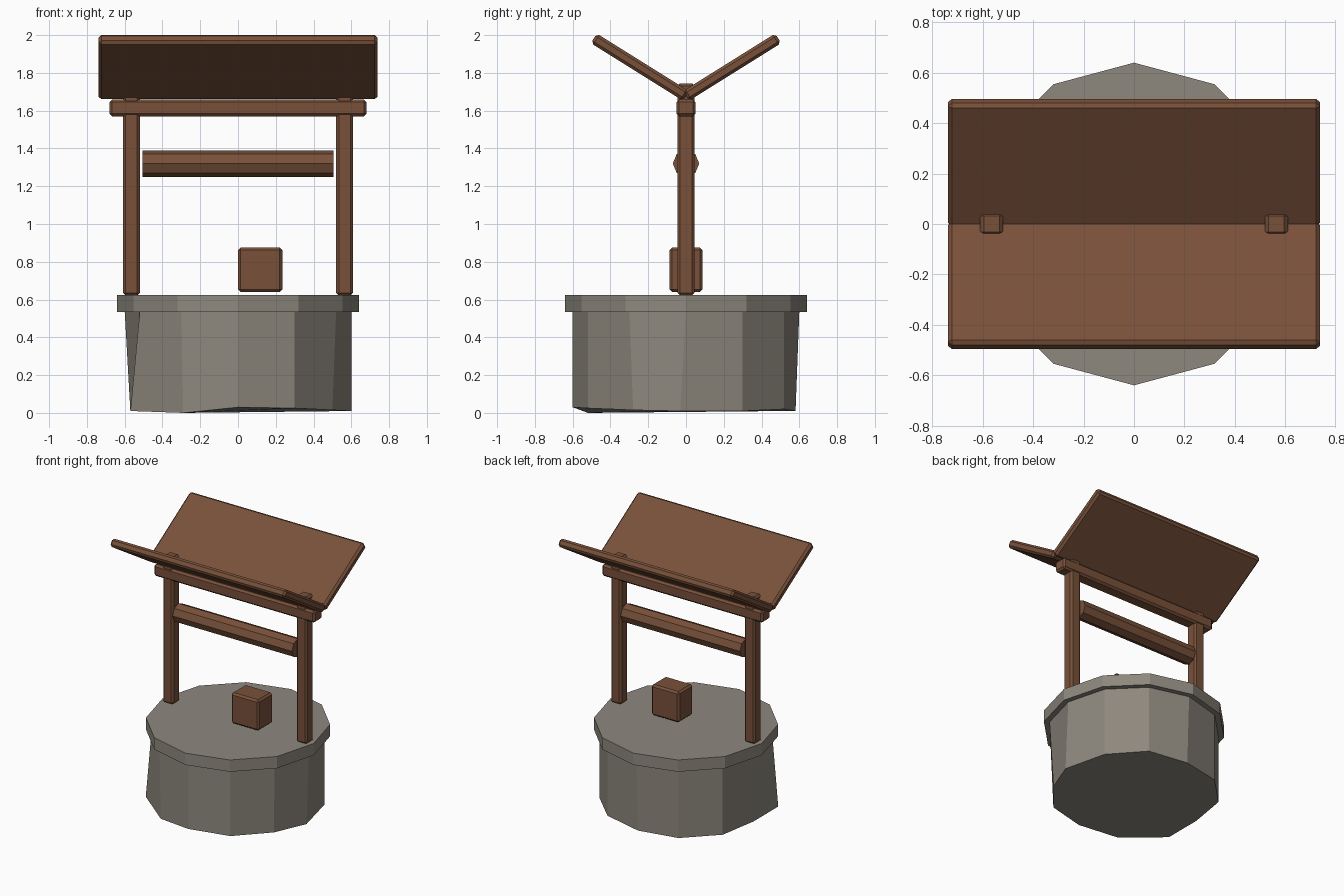
import bpy
import bmesh
from math import atan2, cos, hypot, pi, sin

if "Cube" in bpy.data.objects:
    bpy.data.objects.remove(bpy.data.objects["Cube"])


def make_material(name, rgb):
    mat = bpy.data.materials.new(name)
    mat.use_nodes = True
    mat.diffuse_color = (*rgb, 1)
    mat.node_tree.nodes["Principled BSDF"].inputs["Base Color"].default_value = (*rgb, 1)
    return mat


STONE = make_material("warm grey stone", (0.27, 0.245, 0.208))
WOOD = make_material("brown wood", (0.19, 0.082, 0.042))


def add_object(name, bm, mat):
    bmesh.ops.recalc_face_normals(bm, faces=bm.faces)
    mesh = bpy.data.meshes.new(name)
    bm.to_mesh(mesh)
    bm.free()
    mesh.materials.append(mat)
    obj = bpy.data.objects.new(name, mesh)
    bpy.context.collection.objects.link(obj)
    return obj


def board(name, size, location, tilt=0, chamfer=0.014):
    """Wooden box with chamfered edges, tilted about x."""
    bm = bmesh.new()
    bmesh.ops.create_cube(bm, size=1)
    bmesh.ops.scale(bm, vec=size, verts=bm.verts)
    obj = add_object(name, bm, WOOD)
    obj.location = location
    obj.rotation_euler.x = tilt
    bevel = obj.modifiers.new("chamfer", "BEVEL")
    bevel.width = chamfer
    bevel.segments = 1
    return obj


def loft(name, rings, mat):
    """Closed solid through two rings of points."""
    bm = bmesh.new()
    low, high = [[bm.verts.new(p) for p in ring] for ring in rings]
    n = len(low)
    for i in range(n):
        j = (i + 1) % n
        bm.faces.new((low[i], low[j], high[j], high[i]))
    bm.faces.new(low[::-1])
    bm.faces.new(high)
    return add_object(name, bm, mat)


def ring(radius, z, sides=12):
    return [(radius * cos(2 * pi * i / sides), radius * sin(2 * pi * i / sides), z)
            for i in range(sides)]


# Stone wall with an uneven, hand-cut lower rim: (x shift, y shift, z)
UNEVEN = [(0, -0.03, 0.01), (0, 0, 0.01), (0, 0, 0.02), (0, -0.02, 0.01),
          (0, 0, 0.01), (0, 0, 0.01), (0.03, 0, 0.01), (-0.05, 0, 0.01),
          (0.01, 0, 0.0), (0, 0, 0.03), (0, 0, 0.025), (-0.02, 0.02, 0.015)]
foot = [(x + dx, y + dy, z)
        for (x, y, _), (dx, dy, z) in zip(ring(0.6, 0), UNEVEN)]
loft("stone_wall", (foot, ring(0.6, 0.54)), STONE)

# Stone cap
loft("stone_cap", (ring(0.64, 0.535), ring(0.64, 0.625)), STONE)

# Posts and cross beam
for side, x in (("left", 0.565), ("right", -0.565)):
    board(side + "_post", (0.09, 0.09, 1.123), (x, 0, 1.1835))
board("cross_beam", (1.36, 0.1, 0.09), (0, 0, 1.615))

# Winding roller
roller = [[(x, p[0], 1.32 + p[1]) for p in ring(0.07, 0, 8)] for x in (-0.505, 0.505)]
loft("winding_roller", roller, WOOD)

# Bucket block
board("bucket", (0.235, 0.175, 0.235), (0.1175, 0, 0.758))

# Two roof panels rising outward from the centre
run, low_z, high_z = 0.488, 1.678, 1.983
slope = atan2(high_z - low_z, run)
for name, sign in (("front_roof_panel", -1), ("back_roof_panel", 1)):
    board(name, (1.476, hypot(run, high_z - low_z), 0.06),
          (0, sign * run / 2, (low_z + high_z) / 2), sign * slope, 0.015)
